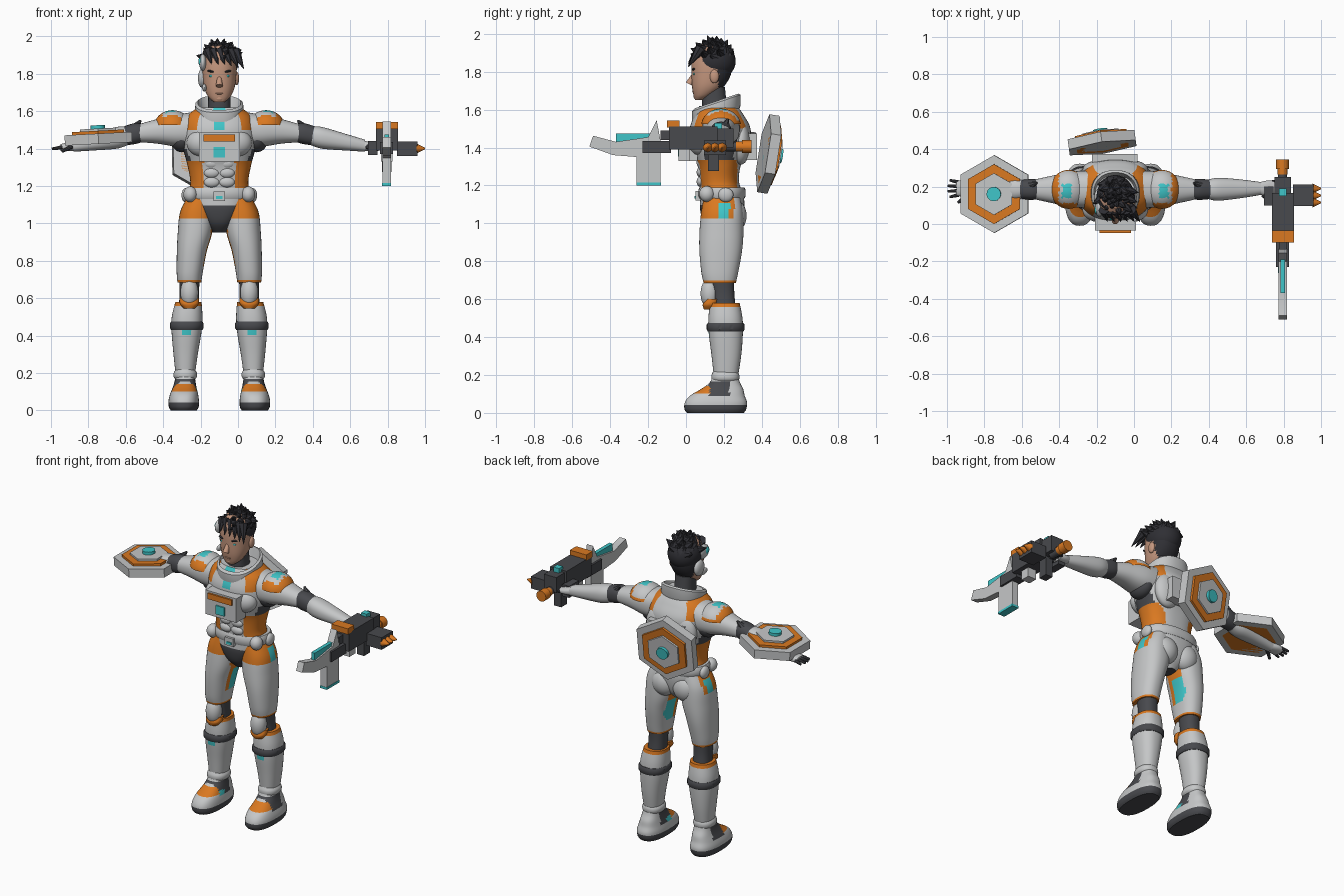
import bpy, bmesh, math, random
from mathutils import Matrix, Vector, Euler

cube = bpy.data.objects.get("Cube")
if cube:
    bpy.data.objects.remove(cube, do_unlink=True)
random.seed(4)
CX = -0.1  # centre line of the body
COLOURS = {"light_grey": (.56, .57, .575), "orange": (.7, .19, .015), "cyan": (.05, .56, .58),
           "dark_grey": (.065, .067, .075), "hair_black": (.028, .028, .034), "skin": (.56, .31, .21)}
MATS, made = {}, []
for key, rgb in COLOURS.items():
    m = bpy.data.materials.new(key)
    m.use_nodes = True
    m.diffuse_color = (*rgb, 1)
    m.node_tree.nodes["Principled BSDF"].inputs["Base Color"].default_value = (*rgb, 1)
    MATS[key] = m
GREY, ORANGE, CYAN, DARK, HAIR, SKIN = COLOURS


def finish(bm, name, colour):
    """Turn a bmesh into an object; colour is a name or a rule on (abs x from centre line, y, z)."""
    bmesh.ops.recalc_face_normals(bm, faces=bm.faces)
    me = bpy.data.meshes.new(name)
    slots = []
    for f in bm.faces:
        c = f.calc_center_median()
        key = colour(abs(c.x - CX), c.y, c.z) if callable(colour) else colour
        if key not in slots:
            slots.append(key)
            me.materials.append(MATS[key])
        f.material_index = slots.index(key)
    bm.to_mesh(me)
    bm.free()
    ob = bpy.data.objects.new(name, me)
    bpy.context.collection.objects.link(ob)
    made.append(ob)
    return ob


def loft(name, rings, colour, axis="z", s=1, power=2.3, seg=48, sub=6, smooth=True, closed=False):
    """Skin rounded sections (x from centre line, y, z, half sizes) into one smooth form."""
    pts = [Vector(r) for r in rings]
    if smooth:
        out = []
        for i in range(len(pts) - 1):
            a, b, c, d = pts[max(i - 1, 0)], pts[i], pts[i + 1], pts[min(i + 2, len(pts) - 1)]
            for k in range(sub):
                t = k / sub
                out.append(b + (c - a) * (t / 2) + (a * 2 - b * 5 + c * 4 - d) * (t * t / 2)
                           + (b * 3 - a - c * 3 + d) * (t ** 3 / 2))
        pts = out + [pts[-1]]
    bm = bmesh.new()
    loops = []
    for x, y, z, a, b in pts:
        loop = []
        for k in range(seg):
            t = math.tau * k / seg
            u, v = (math.copysign(abs(f(t)) ** (2 / power), f(t)) for f in (math.cos, math.sin))
            p = (x + a * u, y + b * v, z) if axis == "z" else (x, y + a * u, z + b * v)
            loop.append(bm.verts.new((CX + s * p[0], p[1], p[2])))
        loops.append(loop)
    pairs = list(zip(loops, loops[1:])) + ([(loops[-1], loops[0])] if closed else [])
    for lo, hi in pairs:
        for k in range(seg):
            j = (k + 1) % seg
            bm.faces.new((lo[k], lo[j], hi[j], hi[k]))
    if not closed:
        bm.faces.new(loops[0])
        bm.faces.new(loops[-1])
    return finish(bm, name, colour)


def ball(name, c, r, colour, s=1, cut=None, rot=(0, 0, 0)):
    bm = bmesh.new()
    M = Matrix.LocRotScale(Vector((CX + s * c[0], c[1], c[2])), Euler(rot), Vector(r))
    bmesh.ops.create_uvsphere(bm, u_segments=32, v_segments=20, radius=1, matrix=M)
    if cut:  # (point, normal): keep the side the normal points to
        bmesh.ops.bisect_plane(bm, geom=bm.verts[:] + bm.edges[:] + bm.faces[:],
                               plane_co=cut[0], plane_no=cut[1], clear_inner=True)
    return finish(bm, name, colour)


def box(name, lo, hi, colour):
    """Box between two corners in world units."""
    bm = bmesh.new()
    lo, hi = Vector(lo), Vector(hi)
    bmesh.ops.create_cube(bm, size=1, matrix=Matrix.LocRotScale((lo + hi) / 2, None, hi - lo))
    return finish(bm, name, colour)


def cone(name, a, b, r1, r2, colour, seg=16):
    bm = bmesh.new()
    a, b = Vector(a), Vector(b)
    M = Matrix.Translation((a + b) / 2) @ (b - a).to_track_quat("Z", "Y").to_matrix().to_4x4()
    bmesh.ops.create_cone(bm, cap_ends=True, segments=seg, radius1=r1, radius2=r2,
                          depth=(b - a).length, matrix=M)
    return finish(bm, name, colour)


def hex_shield(name, M):
    layers = [("rim", .208, .055, GREY, 6), ("ring", .16, .07, ORANGE, 6),
              ("plate", .112, .082, GREY, 6), ("core", .038, .1, CYAN, 24)]
    for part, r, h, col, n in layers:
        bm = bmesh.new()
        bmesh.ops.create_cone(bm, cap_ends=True, segments=n, radius1=r, radius2=r, depth=h,
                              matrix=M @ Matrix.Translation((0, 0, h / 2)))
        finish(bm, f"{name}_{part}", col)


# Torso with coloured suit panels
def torso_rule(x, y, z):
    if z < 1.1:
        return DARK if y < .22 else GREY
    if 1.17 < z < 1.33 and x > .085 and y < .27:
        return ORANGE
    if 1.33 < z < 1.4 and x > .14 and .1 < y < .25:
        return DARK
    if z > 1.5 and x > .09 + (1.62 - z) * .25:
        return ORANGE
    return CYAN if z > 1.5 and x < .03 and y < .1 else GREY


loft("torso", [(0, .19, .95, .035, .05), (0, .19, 1.0, .085, .095), (0, .19, 1.07, .14, .115),
               (0, .19, 1.14, .165, .115), (0, .175, 1.22, .155, .105), (0, .175, 1.31, .17, .115),
               (0, .18, 1.41, .195, .155), (0, .18, 1.5, .195, .16), (0, .175, 1.57, .175, .13),
               (0, .17, 1.62, .115, .1)], torso_rule, power=2.4, sub=8, seg=64)
for s in (1, -1):
    ball("chest_muscle", (.085, .075, 1.43), (.09, .065, .075), GREY, s)
    ball("shoulder_blade", (.09, .29, 1.42), (.085, .05, .11), GREY, s)
    ball("buttock", (.075, .255, 1.04), (.08, .065, .085), GREY, s)
    for z in (1.22, 1.27, 1.32):
        ball("abdomen_pad", (.04, .078, z), (.042, .022, .028), GREY, s)

# Belt, collar and neck
loft("belt", [(0, .19, 1.13, .175, .118), (0, .19, 1.145, .182, .125), (0, .19, 1.175, .182, .125),
              (0, .19, 1.19, .175, .118)], GREY, smooth=False)
box("belt_buckle", (CX - .03, .05, 1.12), (CX + .03, .08, 1.17), GREY)
box("buckle_light", (CX - .018, .045, 1.13), (CX + .018, .05, 1.145), CYAN)
for s in (1, -1):
    ball("belt_pouch", (.155, .11, 1.155), (.037, .04, .042), GREY, s)
    ball("hip_pouch", (.18, .21, 1.15), (.022, .04, .038), GREY, s)
collar = loft("collar", [(0, .16, 1.54, .12, .115), (0, .16, 1.58, .132, .128), (0, .16, 1.635, .128, .128),
                         (0, .16, 1.645, .115, .115), (0, .16, 1.55, .09, .09)], GREY, smooth=False, closed=True)
for v in collar.data.vertices:  # the collar rises towards the back
    v.co.z += (v.co.y - .16) * .34
loft("neck", [(0, .16, 1.55, .07, .07), (0, .15, 1.63, .06, .065), (0, .145, 1.72, .06, .06)], DARK)

# Head and face
loft("head", [(0, .068, 1.65, .03, .02), (0, .09, 1.675, .058, .05), (0, .115, 1.72, .08, .083),
              (0, .132, 1.78, .09, .103), (0, .138, 1.85, .092, .108), (0, .14, 1.91, .082, .098),
              (0, .14, 1.95, .045, .055)], lambda x, y, z: HAIR if y > .17 and z > 1.71 else SKIN, power=2.2)
cone("nose", (CX, .05, 1.80), (CX, .016, 1.735), .008, .019, SKIN, 12)
ball("mouth", (0, .04, 1.694), (.022, .008, .005), SKIN)
ball("chin", (0, .062, 1.668), (.028, .022, .018), SKIN)
for s in (1, -1):
    ball("eye", (.038, .044, 1.788), (.017, .007, .007), CYAN, s)
    ball("eyebrow", (.04, .041, 1.812), (.026, .01, .006), HAIR, s, rot=(0, -.15 * s, 0))
    ball("ear", (.092, .15, 1.775), (.014, .024, .036), SKIN, s)

# Headset on the right side
ball("headset_cup", (.092, .14, 1.775), (.022, .045, .05), GREY, -1)
ball("headset_plate", (.088, .09, 1.86), (.02, .05, .045), GREY, -1)
ball("headset_light", (.1, .075, 1.865), (.012, .022, .022), CYAN, -1)
ball("headset_boom", (.08, .08, 1.725), (.012, .04, .02), GREY, -1)

# Hair cap with spikes
ball("hair_cap", (0, .15, 1.855), (.1, .112, .1), HAIR, cut=((0, .14, 1.80), (0, .58, .81)))
for i in range(46):
    az, el = i * 2.4, math.radians(12 + 76 * (i / 46))
    d = Vector((math.cos(el) * math.cos(az), math.cos(el) * math.sin(az), math.sin(el)))
    root = Vector((CX + d.x * .08, .15 + d.y * .095, 1.86 + d.z * .08))
    tip = Vector((CX + d.x * .118 + random.uniform(-.02, .03), .145 + d.y * .13 + random.uniform(-.02, .01),
                  1.86 + d.z * random.uniform(.115, .135)))
    cone("hair_spike", root, tip, .03, .001, HAIR, 7)
for x in (-.06, -.03, 0, .03, .06, .085):
    cone("fringe_spike", (CX + x, .075, 1.92), (CX + x * 1.2 + .03, .012, 1.85 - max(x, 0) * .3), .03, .001, HAIR, 7)


# Legs
def thigh_rule(x, y, z):
    if z > 1.02:
        return GREY if y > .255 else CYAN if z < 1.1 and abs(y - .2) < .03 and x > .12 else ORANGE
    if z < .7:
        return ORANGE
    if x < .085 and .77 < z < .97 and .13 < y < .25:
        return CYAN if z < .92 and y > .17 else ORANGE
    return GREY


def shin_rule(x, y, z):
    if z > .56:
        return ORANGE
    if .405 < z < .435 and y < .16 and .15 < x < .2:
        return CYAN
    return GREY


def boot_rule(x, y, z):
    if z < .045:
        return DARK
    if .1 < z < .145 and y < .125:
        return ORANGE
    if .09 < z < .165 and .12 < y < .23:
        return CYAN if x < .145 and z < .12 and y < .17 else DARK
    return GREY


for s in (1, -1):
    loft("thigh", [(.1, .19, 1.14, .07, .095), (.118, .19, 1.06, .092, .11), (.13, .187, .95, .092, .116),
                   (.147, .183, .85, .08, .112), (.158, .178, .74, .07, .097), (.16, .178, .685, .064, .085)],
         thigh_rule, s=s)
    loft("knee_joint", [(.16, .19, .72, .055, .065), (.16, .197, .63, .052, .058), (.163, .205, .54, .055, .06)], DARK, s=s)
    ball("knee_pad", (.16, .125, .63), (.048, .048, .08), GREY, s)
    loft("knee_trim", [(.16, .125, .545, .03, .03), (.16, .128, .57, .05, .04), (.16, .14, .6, .052, .04)], ORANGE, s=s)
    loft("shin", [(.165, .205, .58, .07, .078), (.172, .208, .5, .082, .09), (.175, .21, .42, .08, .09),
                  (.18, .213, .3, .065, .078), (.182, .21, .18, .05, .062)], shin_rule, s=s)
    loft("shin_strap", [(.174, .209, .43, .083, .094), (.174, .209, .44, .09, .1),
                        (.174, .209, .465, .09, .1), (.174, .209, .475, .083, .094)], DARK, s=s, smooth=False)
    loft("ankle_cuff", [(.182, .208, .165, .052, .065), (.182, .208, .18, .062, .073),
                        (.182, .208, .2, .062, .073), (.182, .208, .22, .05, .064)], GREY, s=s)
    loft("boot", [(.19, .155, 0, .07, .15), (.19, .155, .02, .08, .163), (.19, .158, .055, .081, .164),
                  (.188, .165, .09, .074, .145), (.185, .19, .125, .063, .112), (.183, .205, .16, .055, .08),
                  (.182, .207, .2, .05, .066)], boot_rule, s=s, power=2.5)


# Arms and hands
def pad_rule(x, y, z):
    if .235 < x < .285 and .14 < y < .215 and z > 1.57:
        return CYAN
    return ORANGE if x > .3 or z < 1.545 or y < .115 else GREY


for s in (1, -1):
    loft("upper_arm", [(.14, .185, 1.5, .1, .095), (.23, .185, 1.495, .095, .085), (.33, .185, 1.492, .075, .066),
                       (.43, .185, 1.482, .053, .048)], GREY, "x", s)
    ball("armpit_joint", (.2, .185, 1.45), (.06, .085, .07), DARK, s)
    ball("shoulder_pad", (.25, .185, 1.515), (.1, .105, .09), pad_rule, s, cut=((0, 0, 1.525), (0, 0, 1)))
    loft("elbow", [(.4, .185, 1.483, .05, .045), (.45, .185, 1.48, .056, .056), (.52, .185, 1.465, .05, .05)], DARK, "x", s)
    cone("elbow_spike", (CX + s * .47, .2, 1.49), (CX + s * .42, .22, 1.55), .035, .006, DARK, 8)
    loft("forearm", [(.49, .185, 1.468, .05, .05), (.55, .186, 1.457, .061, .058), (.67, .188, 1.435, .05, .045),
                     (.78, .19, 1.415, .034, .032)], GREY, "x", s)
    loft("hand", [(.76, .19, 1.417, .03, .028), (.81, .19, 1.41, .042, .024), (.85, .19, 1.405, .04, .018)], GREY, "x", s)
    for k in range(4):
        y = .155 + k * .023
        cone("finger", (CX + s * .84, y, 1.407), (CX + s * (.895 - .01 * (k in (0, 3))), y * 1.3 - .057, 1.398), .011, .007, DARK, 10)
    cone("thumb", (CX + s * .79, .155, 1.41), (CX + s * .84, .115, 1.385), .013, .008, DARK, 10)

# Hexagonal shields on the right wrist and on the back
hex_shield("wrist_shield", Matrix.Translation((-.745, .16, 1.425)) @ Euler((0, math.radians(-3), 0)).to_matrix().to_4x4())
hex_shield("back_shield", Matrix.Translation((-.167, .408, 1.37))
           @ Euler((math.radians(-99), 0, math.radians(8))).to_matrix().to_4x4())

# Chest unit and back mount
box("chest_unit", (-.208, -.035, 1.33), (.012, .06, 1.485), GREY)
box("chest_bar", (-.185, -.047, 1.437), (-.015, -.03, 1.474), ORANGE)
box("chest_screen", (-.13, -.043, 1.352), (-.07, -.03, 1.408), CYAN)
box("back_mount", (-.225, .31, 1.335), (.02, .375, 1.475), GREY)

# Blaster in the left hand: extruded blade, then body blocks
outline = [(-.49, 1.462), (-.37, 1.43), (-.2, 1.455), (-.155, 1.545), (-.135, 1.44), (-.135, 1.21),
           (-.26, 1.21), (-.26, 1.35), (-.385, 1.36), (-.51, 1.405)]
bm = bmesh.new()
blade = bm.faces.new([bm.verts.new((.773, y, z)) for y, z in outline])
side = bmesh.ops.extrude_face_region(bm, geom=[blade])["geom"]
bmesh.ops.translate(bm, vec=(.044, 0, 0), verts=[v for v in side if isinstance(v, bmesh.types.BMVert)])
finish(bm, "blaster_blade", GREY)
for name, lo, hi, col in [
        ("blade_top_light", (.783, -.37, 1.425), (.807, -.19, 1.475), CYAN),
        ("blade_bottom_light", (.771, -.262, 1.2), (.819, -.133, 1.215), CYAN),
        ("blaster_body", (.738, -.09, 1.39), (.855, .165, 1.512), DARK),
        ("blaster_rear", (.752, .16, 1.4), (.84, .25, 1.5), DARK),
        ("blaster_muzzle", (.76, -.23, 1.37), (.83, -.08, 1.435), DARK),
        ("blaster_upper_barrel", (.775, -.135, 1.44), (.815, -.08, 1.49), DARK),
        ("blaster_sight", (.737, -.1, 1.505), (.855, -.035, 1.542), ORANGE),
        ("blaster_front_guard", (.765, -.04, 1.33), (.825, .02, 1.4), GREY),
        ("blaster_grip", (.77, .115, 1.275), (.82, .175, 1.4), DARK),
        ("blaster_side_clip", (.85, .095, 1.36), (.96, .21, 1.438), DARK),
        ("blaster_left_block", (.695, .1, 1.365), (.745, .2, 1.44), DARK),
        ("blaster_light", (.775, .15, 1.49), (.815, .19, 1.53), CYAN)]:
    box(name, lo, hi, col)
for y in (.115, .152, .19):
    cone("clip_spike", (.955, y, 1.4), (1, y, 1.4), .026, .004, ORANGE, 12)
cone("blaster_stock", (.794, .2, 1.405), (.794, .29, 1.405), .025, .025, DARK)
cone("stock_cap", (.794, .265, 1.405), (.794, .3, 1.405), .027, .027, ORANGE)
cone("stock_end", (.794, .295, 1.405), (.794, .345, 1.405), .034, .034, ORANGE)

# Smooth shading with sharp edges kept
bpy.ops.object.select_all(action="DESELECT")
for ob in made:
    ob.select_set(True)
bpy.context.view_layer.objects.active = made[0]
bpy.ops.object.shade_smooth_by_angle(angle=math.radians(35))
